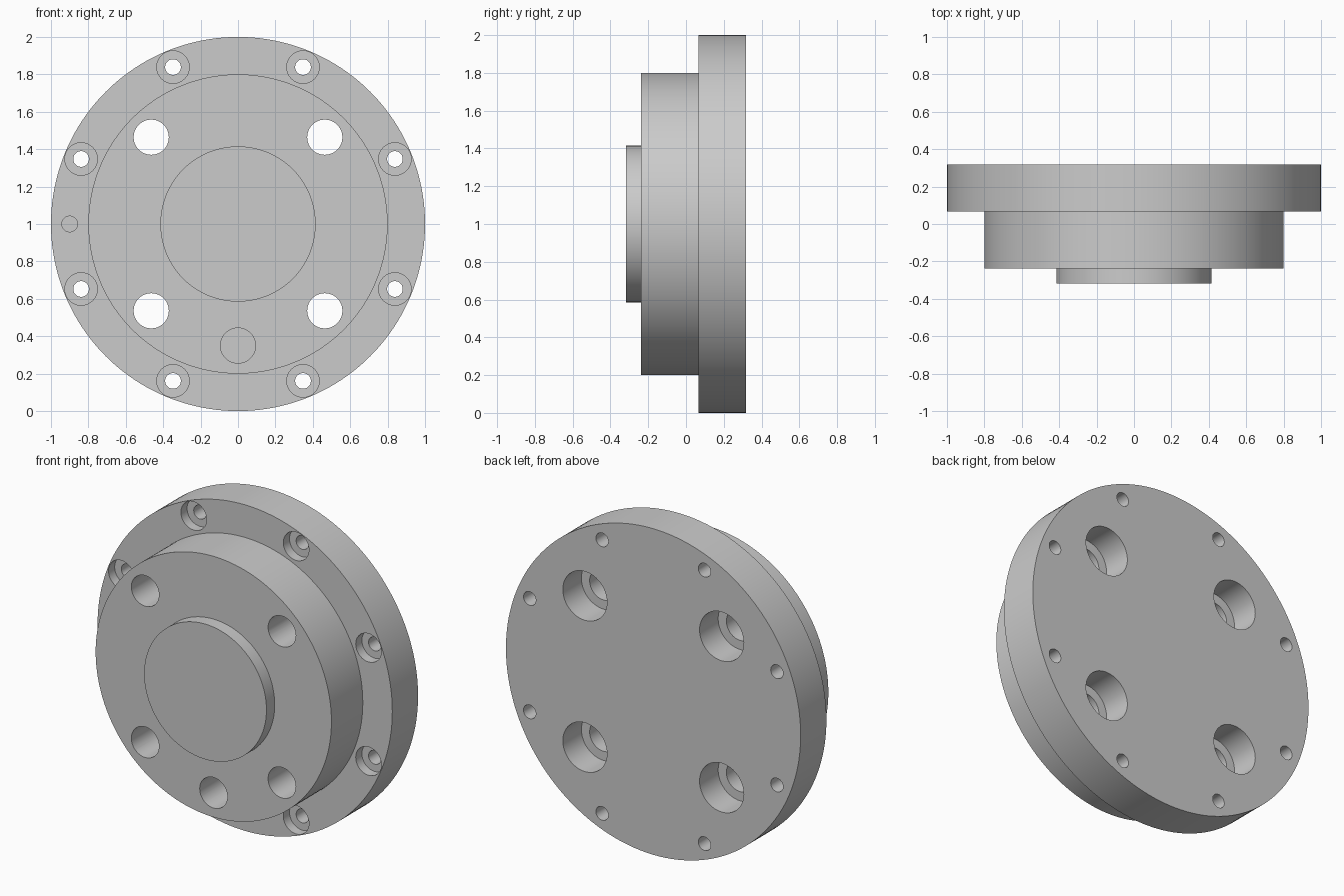
import bpy, bmesh
from math import sin, cos, pi, radians

if "Cube" in bpy.data.objects:
    bpy.data.objects.remove(bpy.data.objects["Cube"])

CENTRE_Z = 1.0


def lathe(bm, profile, x=0.0, z=CENTRE_Z, sides=48):
    """Add a closed solid turned about a y-parallel axis; profile is (radius, y)."""
    rings = [[bm.verts.new((x + r * cos(2 * pi * i / sides), y,
                            z + r * sin(2 * pi * i / sides)))
              for i in range(sides)] for r, y in profile]
    for a, b in zip(rings, rings[1:]):
        for i in range(sides):
            j = (i + 1) % sides
            bm.faces.new((a[i], a[j], b[j], b[i]))
    bm.faces.new(rings[0])
    bm.faces.new(rings[-1][::-1])


def make_object(name, bm):
    bmesh.ops.recalc_face_normals(bm, faces=bm.faces)
    mesh = bpy.data.meshes.new(name)
    bm.to_mesh(mesh)
    bm.free()
    obj = bpy.data.objects.new(name, mesh)
    bpy.context.collection.objects.link(obj)
    return obj


# Stepped flange body: front boss, hub, rim
BOSS_Y, HUB_Y, RIM_Y, BACK_Y = -0.317, -0.237, 0.067, 0.317
bm = bmesh.new()
lathe(bm, [(0.415, BOSS_Y), (0.415, HUB_Y), (0.8, HUB_Y),
           (0.8, RIM_Y), (1.0, RIM_Y), (1.0, BACK_Y)], sides=160)
flange = make_object("flange_body", bm)

# All holes as one cutter
bm = bmesh.new()

# Eight rim screw holes, counterbored from the front
for k in range(8):
    a = radians(22.5 + 45 * k)
    seat = RIM_Y + 0.06
    lathe(bm, [(0.087, RIM_Y - 0.1), (0.087, seat), (0.042, seat), (0.042, BACK_Y + 0.1)],
          0.908 * cos(a), CENTRE_Z + 0.908 * sin(a))

# Four hub bolt holes, counterbored from the back
for sx in (-1, 1):
    for sz in (-1, 1):
        seat = BACK_Y - 0.18
        lathe(bm, [(0.094, HUB_Y - 0.1), (0.094, seat), (0.15, seat), (0.15, BACK_Y + 0.1)],
              sx * 0.464, CENTRE_Z + sz * 0.464)

# Blind dowel hole in the hub and small blind index hole in the rim
lathe(bm, [(0.094, HUB_Y - 0.1), (0.094, HUB_Y + 0.36)], 0, CENTRE_Z - 0.65)
lathe(bm, [(0.042, RIM_Y - 0.1), (0.042, RIM_Y + 0.13)], -0.9, CENTRE_Z)
cutter = make_object("hole_cutter", bm)
cutter.hide_render = True

# Cut the holes, then shade round walls smooth
cut = flange.modifiers.new("holes", 'BOOLEAN')
cut.operation = 'DIFFERENCE'
cut.solver = 'EXACT'
cut.object = cutter
bpy.context.view_layer.objects.active = flange
flange.select_set(True)
bpy.ops.object.modifier_apply(modifier=cut.name)
bpy.data.objects.remove(cutter)
bpy.ops.object.shade_smooth_by_angle(angle=radians(30))
